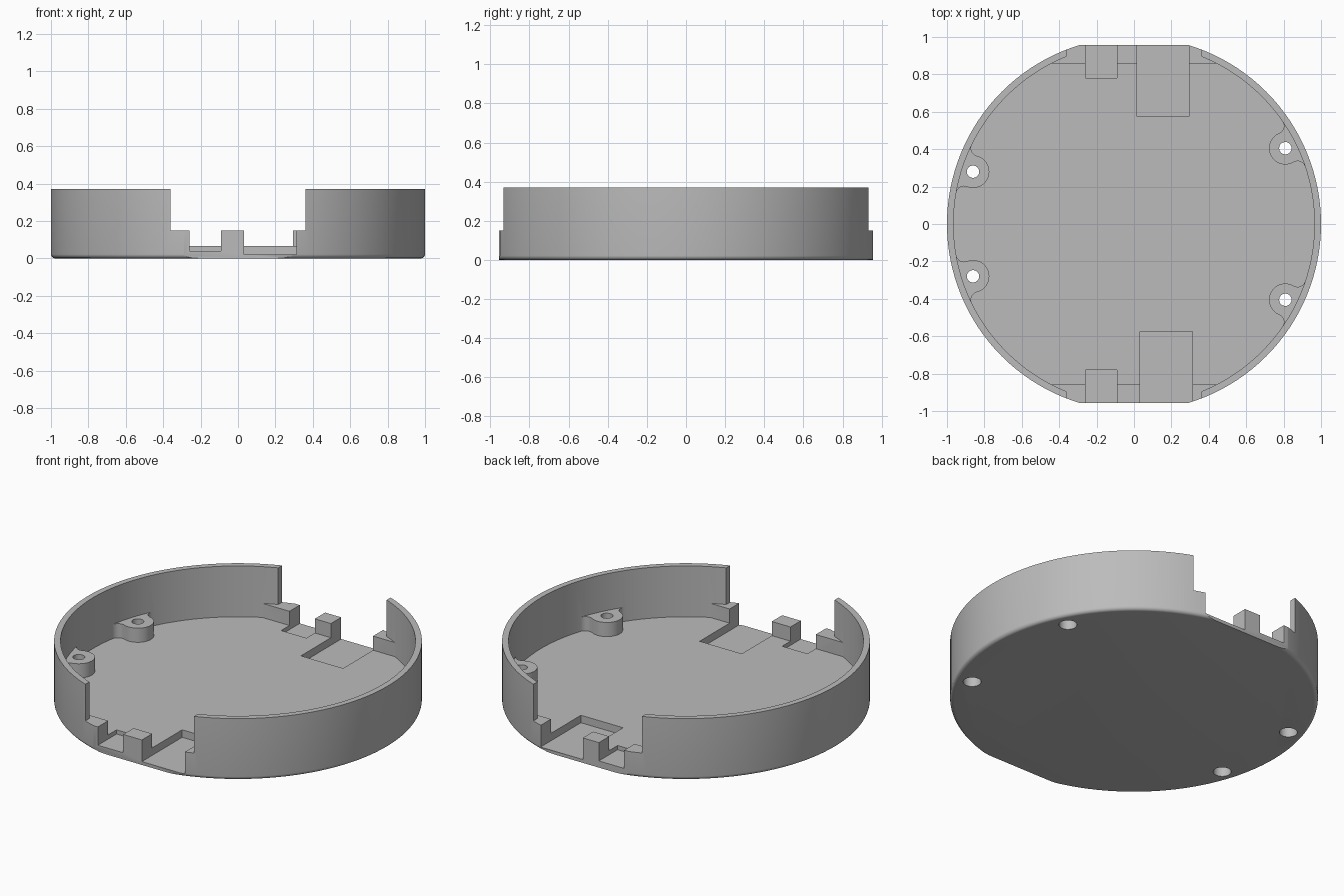
import bpy, bmesh
from math import cos, sin, pi, acos, atan2, radians
from mathutils import Matrix, Vector

cube = bpy.data.objects.get("Cube")
if cube:
    bpy.data.objects.remove(cube, do_unlink=True)

R, INNER, HEIGHT, FLOOR, LEDGE = 1.0, 0.965, 0.37, 0.065, 0.15
FLAT = 0.957

grey = bpy.data.materials.new("plain_grey")
grey.use_nodes = True
grey.diffuse_color = (0.5, 0.5, 0.5, 1)
grey.node_tree.nodes["Principled BSDF"].inputs["Base Color"].default_value = (0.5, 0.5, 0.5, 1)


def finish(name, bm):
    bmesh.ops.recalc_face_normals(bm, faces=bm.faces)
    mesh = bpy.data.meshes.new(name)
    bm.to_mesh(mesh)
    bm.free()
    mesh.materials.append(grey)
    ob = bpy.data.objects.new(name, mesh)
    bpy.context.collection.objects.link(ob)
    return ob


def lathe(name, profile, x=0, y=0, steps=128):
    """Closed solid of revolution from (radius, z) rings, capped at both ends."""
    bm = bmesh.new()
    rings = [[bm.verts.new((x + r * cos(2 * pi * i / steps), y + r * sin(2 * pi * i / steps), z))
              for i in range(steps)] for r, z in profile]
    for a, b in zip(rings, rings[1:]):
        for i in range(steps):
            j = (i + 1) % steps
            bm.faces.new((a[i], a[j], b[j], b[i]))
    bm.faces.new(rings[0])
    bm.faces.new(rings[-1])
    return finish(name, bm)


def prism(name, outline, z0, z1):
    bm = bmesh.new()
    low = [bm.verts.new((x, y, z0)) for x, y in outline]
    high = [bm.verts.new((x, y, z1)) for x, y in outline]
    bm.faces.new(low)
    bm.faces.new(high)
    for i in range(len(low)):
        j = (i + 1) % len(low)
        bm.faces.new((low[i], low[j], high[j], high[i]))
    return finish(name, bm)


def box(name, x0, x1, y0, y1, z0, z1):
    return prism(name, [(x0, y0), (x1, y0), (x1, y1), (x0, y1)], z0, z1)


def subtract(target, cutter):
    cutter.hide_render = True
    mod = target.modifiers.new("cut", 'BOOLEAN')
    mod.operation, mod.solver, mod.object = 'DIFFERENCE', 'EXACT', cutter
    bpy.context.view_layer.objects.active = target
    bpy.ops.object.modifier_apply(modifier=mod.name)
    bpy.data.objects.remove(cutter, do_unlink=True)


def boss_outline(angle, dist=0.905, r=0.087, f=0.042):
    """Round boss blended into the curved wall by two concave fillets."""
    reach = INNER - f
    t = acos((dist**2 + reach**2 - (r + f)**2) / (2 * dist * reach))
    c = Vector((reach * cos(t), reach * sin(t)))
    post = Vector((dist, 0))
    to_post = atan2(*(post - c).yx)
    touch = atan2(*(c - post).yx)
    # fillet from the wall to the boss, then the boss arc round to its inner tip
    half = [Vector((1.1 * R * 0.9, 0.99 * sin(t)))]
    end = to_post + 2 * pi if to_post < t - pi else to_post
    for i in range(9):
        a = t + (end - t) * i / 8
        half.append(c + f * Vector((cos(a), sin(a))))
    for i in range(1, 17):
        a = touch + (pi - touch) * i / 16
        half.append(post + r * Vector((cos(a), sin(a))))
    full = half + [Vector((p.x, -p.y)) for p in reversed(half[:-1])]
    turn = Matrix.Rotation(angle, 2)
    return [tuple(turn @ p) for p in full]


# Outer body with a rounded bottom rim
rim = 0.022
profile = [(R - rim + rim * sin(a), rim - rim * cos(a)) for a in [i * pi / 12 for i in range(7)]]
tray = lathe("round_tray", profile + [(R, HEIGHT)])

# Hollow interior, leaving the end ledges and screw bosses standing
cavity = lathe("cavity", [(INNER, FLOOR), (INNER, HEIGHT + 0.1)])
for s in (-1, 1):
    y0, y1 = sorted((s * 0.859, s * 1.2))
    subtract(cavity, box("ledge", -0.7, 0.7, y0, y1, 0, LEDGE))
boss_angles = [radians(a) for a in (26.6, -26.6, 180 - 18, 180 + 18)]
for angle in boss_angles:
    subtract(cavity, prism("boss", boss_outline(angle), 0, LEDGE))
subtract(tray, cavity)

# Flat ends, wall openings and connector recesses
for s, shift in ((1, 0.015), (-1, 0.032)):
    def end_cut(name, x0, x1, depth, z0):
        y0, y1 = sorted((s * depth, s * 1.3))
        subtract(tray, box(name, x0, x1, y0, y1, z0, 0.6))
    end_cut("flat_end", -1, 1, FLAT, -0.2)
    end_cut("wall_opening", -0.36, 0.36, 0.7, LEDGE)
    end_cut("small_recess", -0.26, -0.092, 0.78, 0.04)
    end_cut("large_recess", shift, shift + 0.28, 0.575, 0.02)

# Screw holes with wider bores underneath
for angle in boss_angles:
    x, y = 0.905 * cos(angle), 0.905 * sin(angle)
    bore = [(0.049, -0.1), (0.049, 0.1), (0.033, 0.1), (0.033, 0.3)]
    subtract(tray, lathe("screw_hole", bore, x, y, 32))

bpy.ops.object.select_all(action='DESELECT')
tray.select_set(True)
bpy.context.view_layer.objects.active = tray
bpy.ops.object.shade_smooth_by_angle(angle=radians(30))
